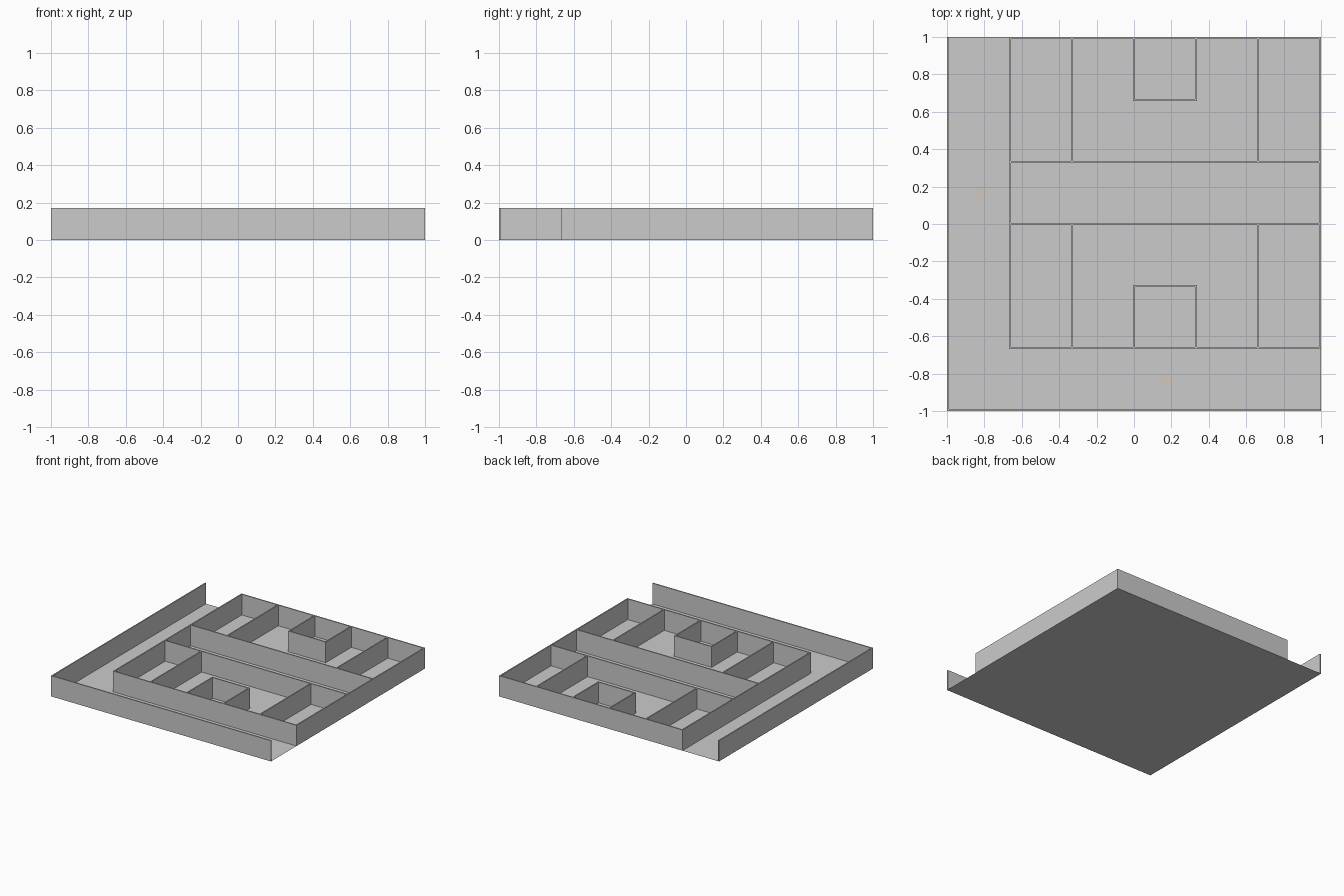
import bpy, bmesh, math
from mathutils import Matrix

if "Cube" in bpy.data.objects:
    bpy.data.objects.remove(bpy.data.objects["Cube"])

T = 0.01            # wall thickness
H = 0.17            # wall height
G = (1 - T / 2) / 3  # grid pitch between wall centre lines


def finish(bm, name):
    me = bpy.data.meshes.new(name)
    bm.to_mesh(me)
    bm.free()
    ob = bpy.data.objects.new(name, me)
    bpy.context.collection.objects.link(ob)
    return ob


def wall(name, x0, y0, x1, y1):
    """Upright slab between two grid points, overlapping at the corners."""
    bm = bmesh.new()
    bmesh.ops.create_cube(bm, size=1)
    size = (abs(x1 - x0) * G + T, abs(y1 - y0) * G + T, H)
    bmesh.ops.scale(bm, vec=size, verts=bm.verts)
    bmesh.ops.translate(bm, vec=((x0 + x1) * G / 2, (y0 + y1) * G / 2, H / 2), verts=bm.verts)
    return finish(bm, name)


# Floor sheet
bm = bmesh.new()
bmesh.ops.create_grid(bm, x_segments=1, y_segments=1, size=1)
finish(bm, "floor")

# Outer walls, open at the back left and front right corners
wall("left_wall", -3, -3, -3, 3)
wall("front_wall", -3, -3, 3, -3)
wall("back_wall", -2, 3, 3, 3)
wall("right_wall", 3, -2, 3, 3)

# Inner perimeter and the corridor across the middle
wall("inner_left_wall", -2, -2, -2, 3)
wall("inner_front_wall", -2, -2, 3, -2)
wall("corridor_back_wall", -2, 1, 3, 1)
wall("corridor_front_wall", -2, 0, 3, 0)

# Partitions and small closet, repeated in the back and front halves
for side, y0, y1, base, face in (("back", 1, 3, 3, 2), ("front", -2, 0, -2, -1)):
    wall(side + "_left_partition", -1, y0, -1, y1)
    wall(side + "_right_partition", 2, y0, 2, y1)
    wall(side + "_closet_left", 0, base, 0, face)
    wall(side + "_closet_right", 1, base, 1, face)
    wall(side + "_closet_face", 0, face, 1, face)

# Tiny oval floor markers in the outer passage
orange = bpy.data.materials.new("orange")
orange.diffuse_color = (0.8, 0.5, 0.25, 1)
orange.use_nodes = True
orange.node_tree.nodes["Principled BSDF"].inputs["Base Color"].default_value = orange.diffuse_color


def marker(name, x, y, turn):
    bm = bmesh.new()
    for outer, inner in ((0.033, 0.030), (0.014, 0.011)):
        loops = []
        for r in (outer, inner):
            loops.append([bm.verts.new((r * 0.8 * math.cos(a * math.tau / 16),
                                        r * math.sin(a * math.tau / 16), 0.002))
                          for a in range(16)])
        o, i = loops
        for k in range(16):
            n = (k + 1) % 16
            bm.faces.new((o[k], o[n], i[n], i[k]))
    bm.transform(Matrix.Translation((x, y, 0)) @ Matrix.Rotation(turn, 4, 'Z'))
    finish(bm, name).data.materials.append(orange)


marker("left_marker", -2.5 * G, 0.5 * G, 0)
marker("front_marker", 0.5 * G, -2.5 * G, math.pi / 2)
